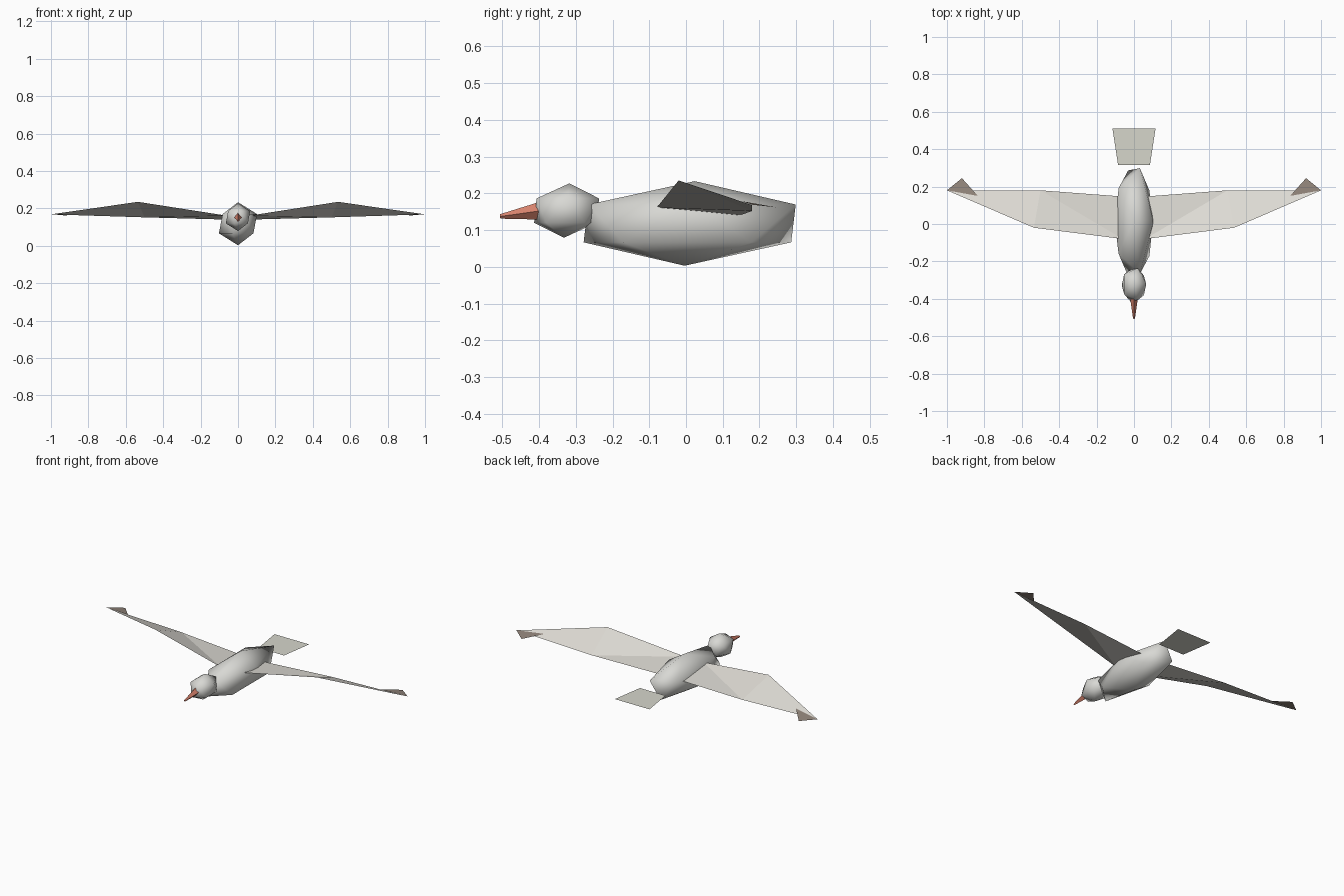
import bpy, bmesh, math
from mathutils import Matrix, Vector

if "Cube" in bpy.data.objects:
    bpy.data.objects.remove(bpy.data.objects["Cube"])


def material(name, rgb):
    m = bpy.data.materials.new(name)
    m.diffuse_color = (*rgb, 1)
    m.use_nodes = True
    m.node_tree.nodes["Principled BSDF"].inputs["Base Color"].default_value = m.diffuse_color
    return m


BODY = material("pale grey", (0.69, 0.69, 0.66))
WING = material("warm white", (0.73, 0.71, 0.66))
TAIL = material("soft grey", (0.67, 0.67, 0.60))
BEAK = material("salmon", (0.69, 0.23, 0.155))
TIP = material("taupe", (0.285, 0.233, 0.196))


def finish(name, bm, mat, smooth=None):
    me = bpy.data.meshes.new(name)
    bm.to_mesh(me)
    bm.free()
    me.materials.append(mat)
    ob = bpy.data.objects.new(name, me)
    bpy.context.collection.objects.link(ob)
    if smooth:
        bpy.ops.object.select_all(action='DESELECT')
        ob.select_set(True)
        bpy.context.view_layer.objects.active = ob
        bpy.ops.object.shade_smooth_by_angle(angle=math.radians(smooth))
    return ob


def blob(name, centre, radii, lean, smooth):
    """Stretched 20-sided ball, leaning slightly backwards."""
    bm = bmesh.new()
    bmesh.ops.create_icosphere(bm, subdivisions=1, radius=1)
    for v in bm.verts:
        x, y, z = (c * r for c, r in zip(v.co, radii))
        v.co = Vector(centre) + Vector((x, y + lean * z, z))
    return finish(name, bm, BODY, smooth)


def sheet(name, points, faces, mat, side=1):
    """Thin surface facing up; side=-1 mirrors it across x."""
    bm = bmesh.new()
    vs = [bm.verts.new((side * x, y, z)) for x, y, z in points]
    for f in faces:
        face = bm.faces.new([vs[i] for i in f])
        face.normal_update()
        if face.normal.z < 0:
            face.normal_flip()
    return finish(name, bm, mat)


# Body and head
blob("body", (0, 0.01, 0.118), (0.114, 0.332, 0.115), 0.12, 60)
blob("head", (0, -0.325, 0.153), (0.073, 0.1, 0.074), 0.1, 80)

# Beak: four-sided blunt cone pointing forward and slightly down
bm = bmesh.new()
start, end = Vector((0, -0.385, 0.154)), Vector((0, -0.506, 0.137))
axis = end - start
bmesh.ops.create_cone(bm, cap_ends=True, segments=4, radius1=0.026, radius2=0.006,
                      depth=axis.length)
rot = axis.to_track_quat('Z', 'X').to_matrix().to_4x4()
spin = Matrix.Diagonal((1, 0.85, 1, 1))
bmesh.ops.transform(bm, matrix=Matrix.Translation((start + end) / 2) @ rot @ spin,
                    verts=bm.verts)
finish("beak", bm, BEAK)

# Wings with a raised bend, and a dark feather at each tip
wing = [(0.06, -0.08, 0.161), (0.06, 0.147, 0.14), (0.535, -0.02, 0.235),
        (0.5, 0.18, 0.152), (1.0, 0.18, 0.168)]
feather = [(1.0, 0.18, 0.169), (0.92, 0.245, 0.162), (0.835, 0.15, 0.179)]
for label, s in (("right", 1), ("left", -1)):
    sheet(label + "_wing", wing, [(0, 2, 3), (0, 3, 1), (2, 4, 3)], WING, s)
    sheet(label + "_wing_tip", feather, [(0, 1, 2)], TIP, s)

# Flat tail fan, set just behind the body
sheet("tail", [(-0.085, 0.315, 0.118), (0.085, 0.315, 0.118),
               (0.115, 0.51, 0.118), (-0.115, 0.51, 0.118)], [(0, 1, 2, 3)], TAIL)
